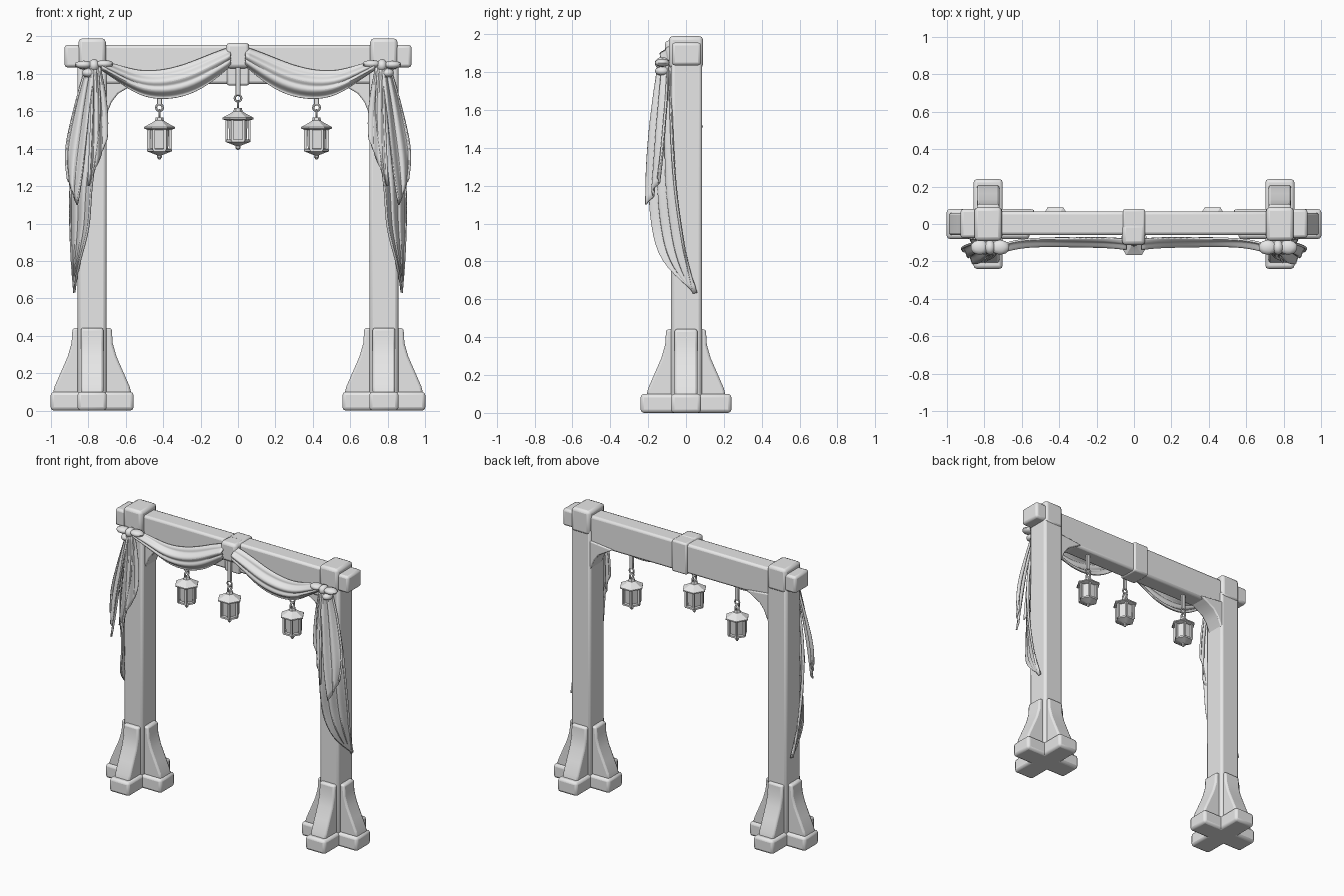
import bpy, bmesh, math
from mathutils import Vector, Matrix

cube = bpy.data.objects.get("Cube")
if cube:
    bpy.data.objects.remove(cube, do_unlink=True)

GREY = (0.8, 0.8, 0.8, 1)
mat = bpy.data.materials.new("plain grey")
mat.use_nodes = True
mat.diffuse_color = GREY
mat.node_tree.nodes["Principled BSDF"].inputs["Base Color"].default_value = GREY

POST_X = 0.78


def finish(name, bm, bevel=0, angle=35):
    bmesh.ops.recalc_face_normals(bm, faces=bm.faces)
    mesh = bpy.data.meshes.new(name)
    bm.to_mesh(mesh)
    bm.free()
    mesh.materials.append(mat)
    ob = bpy.data.objects.new(name, mesh)
    bpy.context.collection.objects.link(ob)
    if bevel:
        mod = ob.modifiers.new("worn edges", 'BEVEL')
        mod.width, mod.segments = bevel, 2
    bpy.ops.object.select_all(action='DESELECT')
    ob.select_set(True)
    bpy.context.view_layer.objects.active = ob
    bpy.ops.object.shade_smooth_by_angle(angle=math.radians(angle))
    return ob


def box(name, lo, hi, bevel=0.01):
    """Box between two opposite corners."""
    lo, hi = Vector(lo), Vector(hi)
    bm = bmesh.new()
    bmesh.ops.create_cube(bm, size=1)
    for v in bm.verts:
        v.co = Vector(((v.co[i] + 0.5) * (hi[i] - lo[i]) + lo[i]) for i in range(3))
    return finish(name, bm, bevel)


def prism(name, outline, y0, y1, matrix=Matrix(), bevel=0.01):
    """Outline in x and z, extruded along y."""
    bm = bmesh.new()
    face = bm.faces.new([bm.verts.new((x, y0, z)) for x, z in outline])
    ext = bmesh.ops.extrude_face_region(bm, geom=[face])
    verts = [g for g in ext["geom"] if isinstance(g, bmesh.types.BMVert)]
    bmesh.ops.translate(bm, verts=verts, vec=(0, y1 - y0, 0))
    bm.transform(matrix)
    return finish(name, bm, bevel)


def lathe(name, profile, centre, sides=6):
    """Turned solid from (radius, height) pairs."""
    bm = bmesh.new()
    rings = []
    for r, z in profile:
        rings.append([bm.verts.new((centre[0] + r * math.cos(math.tau * i / sides),
                                    centre[1] + r * math.sin(math.tau * i / sides),
                                    centre[2] + z)) for i in range(sides)])
    for a, b in zip(rings, rings[1:]):
        for i in range(sides):
            j = (i + 1) % sides
            bm.faces.new((a[i], a[j], b[j], b[i]))
    bm.faces.new(rings[0])
    bm.faces.new(rings[-1])
    return finish(name, bm, angle=25)


def ring(name, centre, radius, thick, turn=0):
    bm = bmesh.new()
    n, m = 12, 6
    grid = []
    for i in range(n):
        a = math.tau * i / n
        row = []
        for j in range(m):
            b = math.tau * j / m
            r = radius + thick * math.cos(b)
            p = Vector((r * math.cos(a), thick * math.sin(b), r * math.sin(a)))
            row.append(bm.verts.new(Matrix.Rotation(turn, 3, 'Z') @ p + Vector(centre)))
        grid.append(row)
    for i in range(n):
        for j in range(m):
            k, l = (i + 1) % n, (j + 1) % m
            bm.faces.new((grid[i][j], grid[k][j], grid[k][l], grid[i][l]))
    return finish(name, bm)


def cloth(name, edge_a, edge_b, side, folds, depth, bulge=0.0):
    """Pleated sheet lofted between two edge paths."""
    bm = bmesh.new()
    cols = folds * 4
    rows = []
    for i, (a, b) in enumerate(zip(edge_a, edge_b)):
        row = []
        for c in range(cols + 1):
            t = c / cols
            p = Vector(a).lerp(Vector(b), t)
            p.y -= depth * math.sin(math.tau * folds * t + i * 0.25) + bulge * math.sin(math.pi * t)
            row.append(bm.verts.new((p.x * side, p.y, p.z)))
        rows.append(row)
    for r, q in zip(rows, rows[1:]):
        for c in range(cols):
            bm.faces.new((r[c], r[c + 1], q[c + 1], q[c]))
    ob = finish(name, bm, angle=60)
    sub = ob.modifiers.new("soft", 'SUBSURF')
    sub.levels = sub.render_levels = 2
    sub.boundary_smooth = 'PRESERVE_CORNERS'
    thick = ob.modifiers.new("thickness", 'SOLIDIFY')
    thick.thickness, thick.offset = 0.012, 0
    return ob


# Posts, feet and braces
buttress = [(0, 0.09), (0.21, 0.09), (0.2, 0.13), (0.165, 0.21), (0.13, 0.29),
            (0.11, 0.36), (0.105, 0.44), (0, 0.45)]
brace = [(0.72, 1.56), (0.7, 1.59), (0.675, 1.65), (0.64, 1.695), (0.58, 1.73),
         (0.53, 1.76), (0.72, 1.78)]
for side, label in ((-1, "right"), (1, "left")):
    x = side * POST_X
    box(label + "_post", (x - 0.077, -0.08, 0.05), (x + 0.077, 0.085, 1.86), 0.018)
    box(label + "_post_cap", (x - 0.073, -0.09, 1.82), (x + 0.073, 0.09, 1.99), 0.02)
    box(label + "_foot_across", (x - 0.222, -0.08, 0), (x + 0.222, 0.08, 0.1), 0.018)
    box(label + "_foot_along", (x - 0.078, -0.24, 0), (x + 0.078, 0.24, 0.1), 0.018)
    for k in range(4):
        turn = Matrix.Translation((x, 0, 0)) @ Matrix.Rotation(k * math.pi / 2, 4, 'Z')
        prism(label + "_buttress", buttress, -0.06, 0.06, turn, 0.012)
    prism(label + "_brace", [(side * a, b) for a, b in brace], -0.05, 0.08, bevel=0.008)
    ends = sorted((side * 0.83, side * 0.928))
    box(label + "_beam_end", (ends[0], -0.075, 1.835), (ends[1], 0.08, 1.955), 0.016)

# Cross beam with its centre band
box("beam", (-0.75, -0.06, 1.745), (0.75, 0.068, 1.955), 0.016)
box("centre_band", (-0.06, -0.07, 1.738), (0.06, 0.08, 1.963), 0.012)
box("centre_clasp", (-0.064, -0.112, 1.83), (0.06, 0.0, 1.966), 0.02)

# Swags along the beam
swag_top = [(0.04, -0.08, 1.94), (0.14, -0.07, 1.905), (0.27, -0.07, 1.85), (0.4, -0.07, 1.815),
            (0.53, -0.07, 1.81), (0.64, -0.08, 1.845), (0.73, -0.11, 1.87)]
swag_low = [(0.04, -0.09, 1.84), (0.11, -0.08, 1.78), (0.22, -0.075, 1.7), (0.36, -0.07, 1.66),
            (0.5, -0.07, 1.67), (0.61, -0.08, 1.735), (0.73, -0.11, 1.82)]

# Hanging drapery edges
tail_in = [(0.75, -0.13, 1.83), (0.73, -0.15, 1.6), (0.75, -0.17, 1.4), (0.79, -0.19, 1.17),
           (0.79, -0.17, 0.98), (0.85, -0.13, 0.8), (0.872, 0.03, 0.66)]
tail_out = [(0.8, -0.09, 1.83), (0.86, -0.08, 1.6), (0.89, -0.07, 1.4), (0.9, -0.05, 1.17),
            (0.9, -0.02, 0.98), (0.89, 0.01, 0.8), (0.875, 0.05, 0.63)]
outer_in = [(0.77, -0.14, 1.84), (0.79, -0.17, 1.65), (0.81, -0.19, 1.45), (0.83, -0.2, 1.26),
            (0.86, -0.2, 1.1)]
outer_out = [(0.81, -0.1, 1.84), (0.86, -0.1, 1.68), (0.895, -0.11, 1.54), (0.93, -0.12, 1.38),
             (0.91, -0.14, 1.24)]
inner_in = [(0.74, -0.12, 1.84), (0.71, -0.12, 1.7), (0.695, -0.12, 1.56), (0.7, -0.13, 1.45)]
inner_out = [(0.78, -0.15, 1.84), (0.78, -0.17, 1.65), (0.79, -0.19, 1.42), (0.8, -0.2, 1.2)]

for side, label in ((-1, "right"), (1, "left")):
    cloth(label + "_swag", swag_top, swag_low, side, 3, 0.009, 0.045)
    cloth(label + "_long_drape", tail_in, tail_out, side, 3, 0.014)
    cloth(label + "_outer_drape", outer_in, outer_out, side, 2, 0.014)
    cloth(label + "_inner_drape", inner_in, inner_out, side, 2, 0.012)
    # Ribbon knot holding the cloth
    bm = bmesh.new()
    for dx, dz, sx, sz in ((0, 0, 0.03, 0.035), (-0.055, 0.008, 0.05, 0.022),
                           (0.055, 0.004, 0.05, 0.022), (0.03, -0.04, 0.035, 0.025)):
        place = Matrix.Translation((side * (0.77 + dx), -0.125, 1.845 + dz))
        size = Matrix.Diagonal((sx, 0.04, sz, 1))
        bmesh.ops.create_icosphere(bm, subdivisions=2, radius=1, matrix=place @ size)
    finish(label + "_knot", bm)

# Lanterns: height is measured from the roof peak
for label, x, y, z, hook in (("right", -0.42, 0.018, 1.55, 1.76), ("centre", 0, -0.095, 1.6, 1.85),
                             ("left", 0.42, 0.018, 1.55, 1.76)):
    at = Vector((x, y, z))
    box(label + "_lantern_strap", (x - 0.013, y - 0.008, z + 0.085), (x + 0.013, y + 0.008, hook), 0.003)
    ring(label + "_upper_ring", at + Vector((0, 0, 0.07)), 0.018, 0.006)
    ring(label + "_lower_ring", at + Vector((0, 0, 0.035)), 0.02, 0.007, math.pi / 2)
    lathe(label + "_lantern_roof", [(0.06, -0.05), (0.083, -0.042), (0.083, -0.034), (0.045, -0.014),
                                    (0.024, 0), (0.02, 0.018)], at)
    lathe(label + "_lantern_pane", [(0.046, -0.16), (0.052, -0.04)], at)
    lathe(label + "_lantern_base", [(0.004, -0.208), (0.014, -0.195), (0.012, -0.185), (0.045, -0.172),
                                    (0.066, -0.164), (0.066, -0.152), (0.05, -0.15)], at)
    for k in range(6):
        a = math.tau * k / 6
        c = at + 0.06 * Vector((math.cos(a), math.sin(a), 0))
        box(label + "_lantern_bar", c - Vector((0.007, 0.007, 0.158)), c + Vector((0.007, 0.007, -0.04)), 0)
